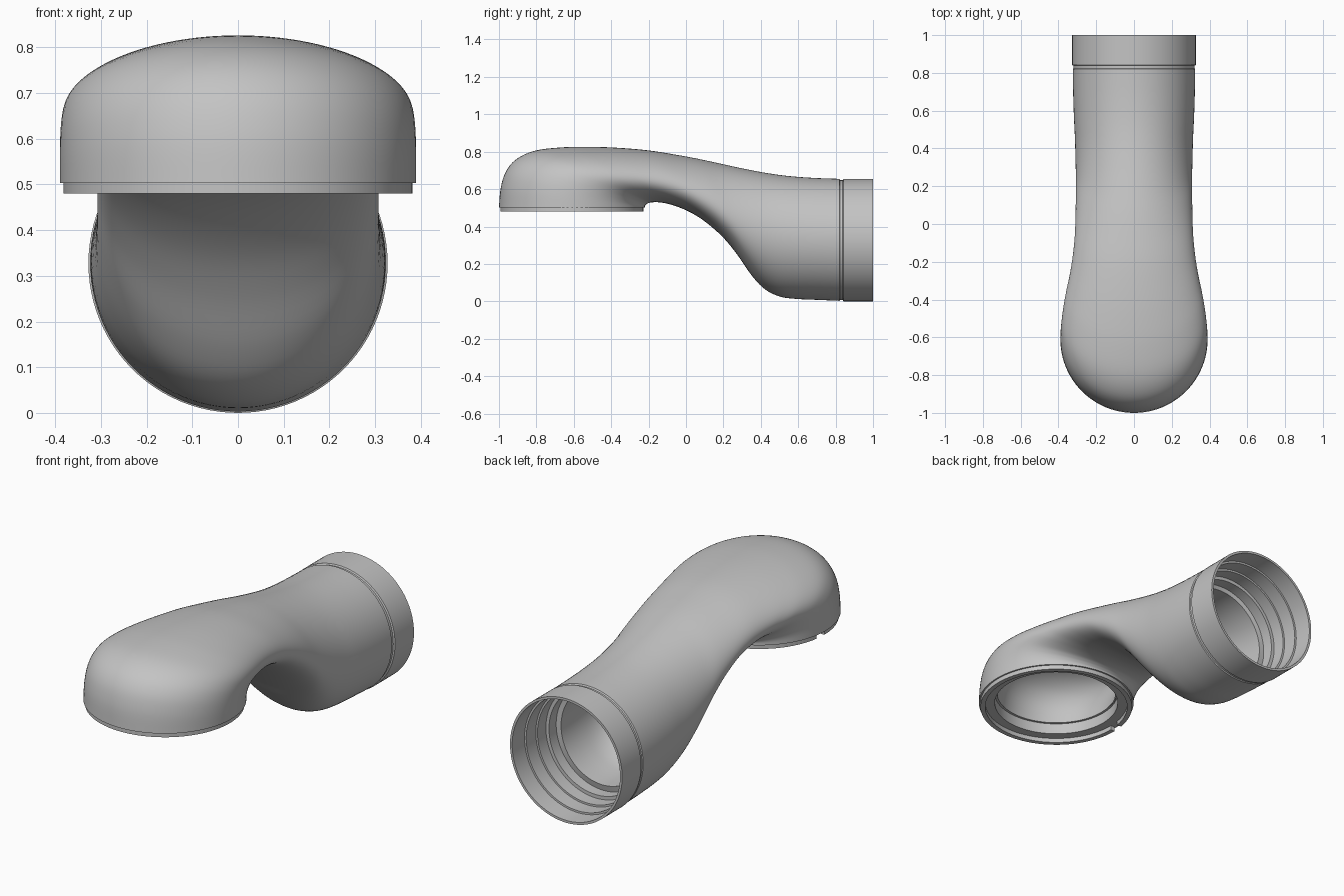
import bpy, bmesh, math

if "Cube" in bpy.data.objects:
    bpy.data.objects.remove(bpy.data.objects["Cube"])

N = 96
metal = bpy.data.materials.new("satin grey")
metal.diffuse_color = (0.55, 0.55, 0.55, 1)
metal.use_nodes = True
metal.node_tree.nodes["Principled BSDF"].inputs["Base Color"].default_value = metal.diffuse_color

# Sweep sections: top point (y, z), bottom point (y, z), half width
SECTIONS = [
    (0.82, .655, 0.82, .003, .324),
    (0.68, .66, 0.70, .008, .322),
    (0.54, .671, 0.59, .013, .318),
    (0.42, .688, 0.50, .026, .313),
    (0.30, .711, 0.42, .066, .310),
    (0.18, .737, 0.35, .140, .308),
    (0.06, .763, 0.27, .255, .308),
    (-0.06, .785, 0.19, .350, .309),
    (-0.20, .807, 0.09, .435, .313),
    (-0.35, .820, 0.00, .487, .324),
    (-0.50, .826, -.08, .517, .342),
    (-0.65, .824, -.14, .529, .363),
    (-0.80, .807, -.185, .529, .379),
    (-0.90, .765, -.205, .523, .386),
    (-0.96, .700, -.215, .516, .389),
    (-0.99, .610, -.220, .510, .390),
    (-1.00, .503, -.220, .503, .390),
]


def spline(secs, steps=5):
    """Catmull-Rom interpolation of the sweep sections."""
    out = []
    for i in range(len(secs) - 1):
        a, b = secs[max(i - 1, 0)], secs[i]
        c, d = secs[i + 1], secs[min(i + 2, len(secs) - 1)]
        for s in range(steps):
            t = s / steps
            out.append(tuple(0.5 * (2 * q + (r - p) * t + (2 * p - 5 * q + 4 * r - u) * t * t
                                    + (3 * q - p - 3 * r + u) * t ** 3)
                             for p, q, r, u in zip(a, b, c, d)))
    return out + [secs[-1]]


def scaled(sec, k):
    ty, tz, by, bz, w = sec
    cy, cz, hy, hz = (ty + by) / 2, (tz + bz) / 2, (ty - by) / 2 * k, (tz - bz) / 2 * k
    return (cy + hy, cz + hz, cy - hy, cz - hz, w * k)


def inlet(y, r):
    return (y, .3275 + r, y, .3275 - r, r)


def outlet(z, r):
    return (-.61 - r, z, -.61 + r, z, r)


def ring_points(sec):
    ty, tz, by, bz, w = sec
    pts = []
    for i in range(N):
        a = 2 * math.pi * i / N
        k = math.cos(a) / 2
        pts.append((w * math.sin(a), (ty + by) / 2 + (ty - by) * k, (tz + bz) / 2 + (tz - bz) * k))
    return pts


def finish(bm, name):
    bmesh.ops.recalc_face_normals(bm, faces=bm.faces)
    me = bpy.data.meshes.new(name)
    bm.to_mesh(me)
    bm.free()
    me.materials.append(metal)
    ob = bpy.data.objects.new(name, me)
    bpy.context.collection.objects.link(ob)
    bpy.ops.object.select_all(action='DESELECT')
    ob.select_set(True)
    bpy.context.view_layer.objects.active = ob
    bpy.ops.object.shade_smooth_by_angle(angle=math.radians(35))


# Pipe: outer skin, outlet face, inner bore, stepped inlet and collar in one closed loop
outer = spline(SECTIONS)
bore = [scaled(s, .765) for s in reversed(spline(SECTIONS[1:]))]
steps = [(.69, .275), (.75, .275), (.75, .293), (.82, .293), (.82, .303), (.90, .303),
         (.90, .313), (1.0, .315), (1.0, .3275), (.842, .3275), (.838, .320), (.824, .320)]
loop = outer + [outlet(.503, .36), outlet(.503, .31), outlet(.56, .31), outlet(.56, .298)] \
    + bore[6:] + [inlet(y, r) for y, r in steps]
bm = bmesh.new()
rings = [[bm.verts.new(p) for p in ring_points(s)] for s in loop]
for i, a in enumerate(rings):
    b = rings[(i + 1) % len(rings)]
    for j in range(N):
        k = (j + 1) % N
        bm.faces.new((a[j], a[k], b[k], b[j]))
finish(bm, "spout_body")

# Outlet lip: a stepped ring with one small notch on the -x side
bm = bmesh.new()
profile = [(.382, .505), (.382, .480), (.358, .480), (.358, .505)]
gap = 0.075
start = math.pi - .08 + gap
rows = []
for i in range(N + 1):
    a = start + (2 * math.pi - 2 * gap) * i / N
    rows.append([bm.verts.new((r * math.cos(a), -.61 + r * math.sin(a), z)) for r, z in profile])
for a, b in zip(rows, rows[1:]):
    for j in range(4):
        k = (j + 1) % 4
        bm.faces.new((a[j], a[k], b[k], b[j]))
bm.faces.new(rows[0])
bm.faces.new(rows[-1])
finish(bm, "outlet_lip")
